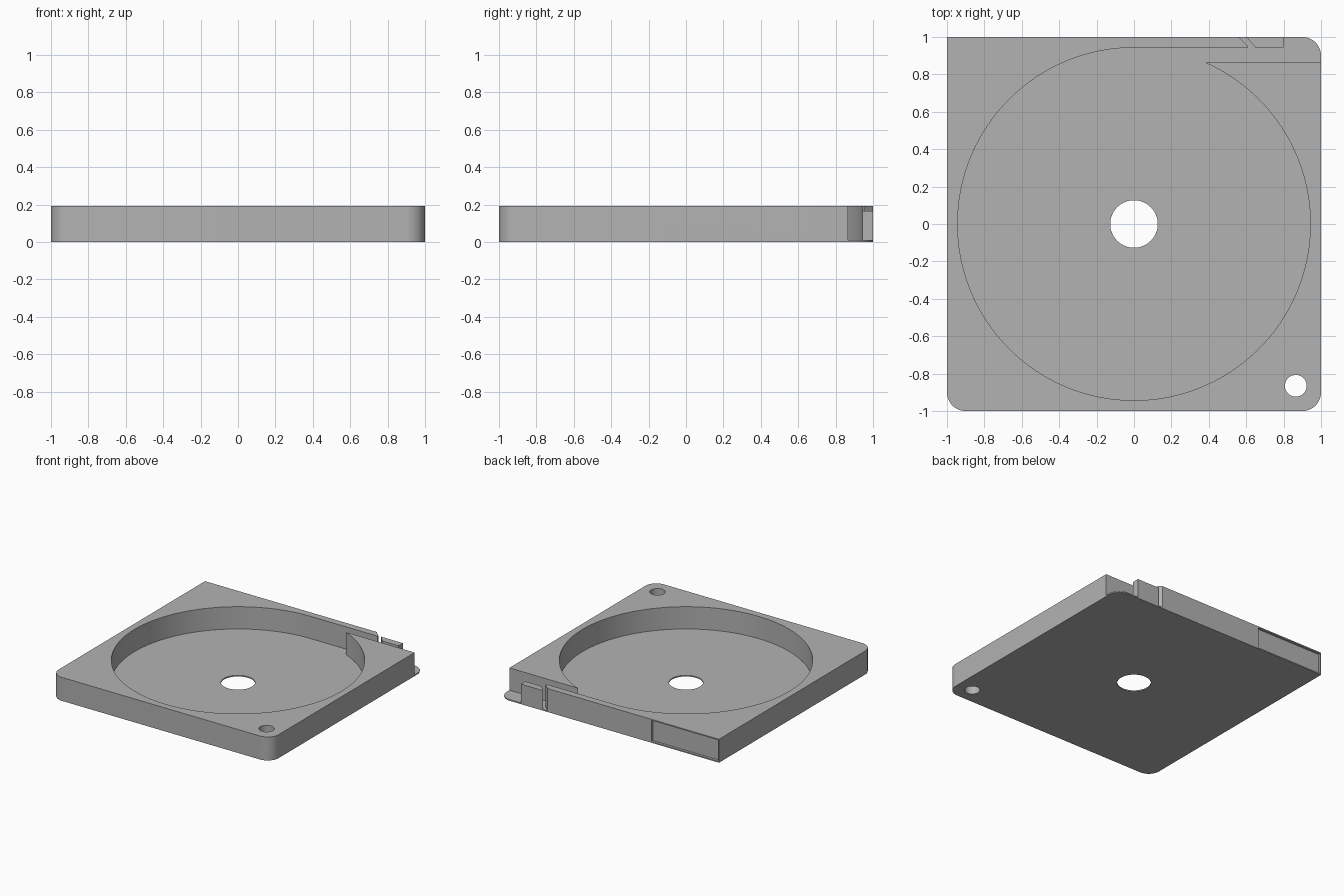
import bpy, bmesh
from math import radians, cos, sin

if "Cube" in bpy.data.objects:
    bpy.data.objects.remove(bpy.data.objects["Cube"], do_unlink=True)

HEIGHT, FLOOR, REEL, CHANNEL = 0.193, 0.01, 0.943, 0.865

grey = bpy.data.materials.new("plain_grey")
grey.use_nodes = True
grey.diffuse_color = (0.45, 0.45, 0.45, 1)
grey.node_tree.nodes["Principled BSDF"].inputs["Base Color"].default_value = grey.diffuse_color


def arc(cx, cy, r, start, end, steps):
    angles = [radians(start + (end - start) * i / steps) for i in range(steps + 1)]
    return [(cx + r * cos(a), cy + r * sin(a)) for a in angles]


def prism(name, outline, low, high):
    """Extrude a flat outline between two heights."""
    bm = bmesh.new()
    face = bm.faces.new([bm.verts.new((x, y, low)) for x, y in outline])
    top = bmesh.ops.extrude_face_region(bm, geom=[face])["geom"]
    verts = [v for v in top if isinstance(v, bmesh.types.BMVert)]
    bmesh.ops.translate(bm, vec=(0, 0, high - low), verts=verts)
    bmesh.ops.recalc_face_normals(bm, faces=bm.faces)
    mesh = bpy.data.meshes.new(name)
    bm.to_mesh(mesh)
    bm.free()
    mesh.materials.append(grey)
    obj = bpy.data.objects.new(name, mesh)
    bpy.context.collection.objects.link(obj)
    return obj


def rectangle(x1, x2, y1, y2):
    return [(x1, y1), (x2, y1), (x2, y2), (x1, y2)]


def activate(obj):
    bpy.ops.object.select_all(action="DESELECT")
    obj.select_set(True)
    bpy.context.view_layer.objects.active = obj


def cut(target, cutter):
    cutter.hide_render = True
    mod = target.modifiers.new("cut", "BOOLEAN")
    mod.operation, mod.solver, mod.object = "DIFFERENCE", "EXACT", cutter
    activate(target)
    bpy.ops.object.modifier_apply(modifier=mod.name)
    bpy.data.objects.remove(cutter, do_unlink=True)


# Square case with three rounded corners and one sharp corner
R = 0.1
C = 1 - R
case = prism("reel_case",
             arc(-C, -C, R, 180, 270, 12) + arc(C, -C, R, 270, 360, 12)
             + arc(C, C, R, 0, 90, 12) + [(-1, 1)], 0, HEIGHT)

# Round pocket with a straight exit channel and an open rear corner
pocket = arc(0, 0, REEL, 66.5, -270, 120)
pocket += [(0.61, REEL), (0.61, 0.951), (0.56, 1), (0.51, 1.05), (1.1, 1.05), (1.1, CHANNEL)]
cut(case, prism("pocket_cutter", pocket, FLOOR, 0.3))

# Hub hole and corner hole
for x, y, r in ((0, 0, 0.127), (0.865, -0.865, 0.058)):
    cut(case, prism("hole_cutter", arc(x, y, r, 0, 354.375, 63), -0.1, 0.3))

# Shallow label recess in the back wall
cut(case, prism("recess_cutter", rectangle(-0.99, -0.385, 0.98, 1.1), 0.01, 0.183))

# Low guide tab beside the slanted slot
tab = prism("guide_tab", [(0.65, REEL), (0.8, REEL), (0.8, 1), (0.6, 1)], 0.005, 0.165)

for obj in (case, tab):
    activate(obj)
    bpy.ops.object.shade_smooth_by_angle(angle=radians(30))
